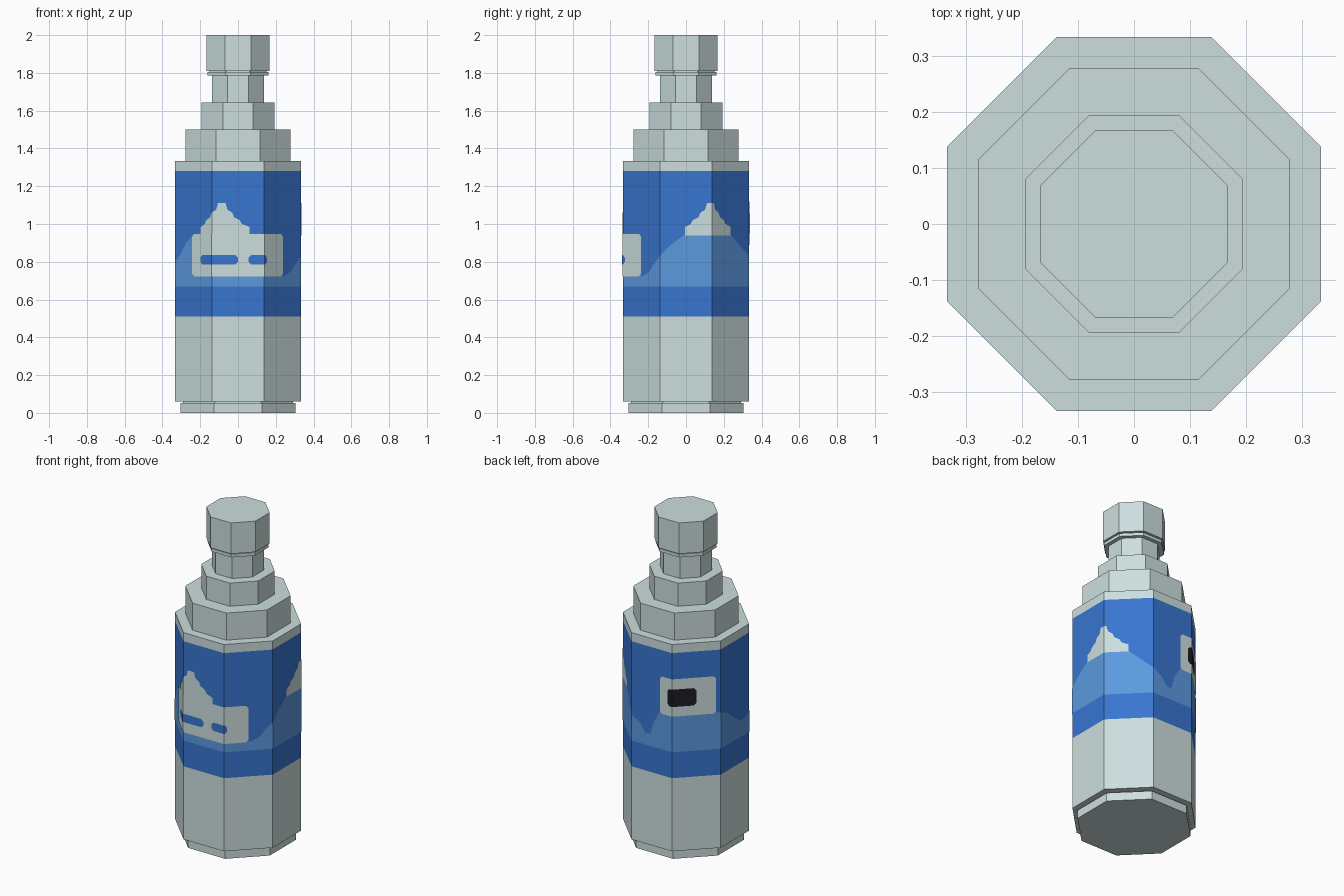
import bpy, bmesh, math
from mathutils import Matrix, Vector

cube = bpy.data.objects.get("Cube")
if cube:
    bpy.data.objects.remove(cube, do_unlink=True)

BODY = 0.333                                     # centre to flat side
SIDE = 2 * BODY * math.tan(math.pi / 8)          # width of one flat side


def material(name, rgb):
    mat = bpy.data.materials.new(name)
    mat.use_nodes = True
    mat.diffuse_color = (*rgb, 1)
    mat.node_tree.nodes["Principled BSDF"].inputs["Base Color"].default_value = (*rgb, 1)
    return mat


grey = material("pale_grey", (0.61, 0.73, 0.73))
blue = material("label_blue", (0.04, 0.18, 0.63))
sky = material("light_blue", (0.107, 0.32, 0.74))
black = material("black", (0.012, 0.012, 0.015))


def finish(name, bm, mats):
    mesh = bpy.data.meshes.new(name)
    bm.to_mesh(mesh)
    bm.free()
    for mat in mats:
        mesh.materials.append(mat)
    obj = bpy.data.objects.new(name, mesh)
    bpy.context.collection.objects.link(obj)
    return obj


def prism(name, apothem, low, high, mats=(grey,), cuts=()):
    """Eight-sided prism with optional colour bands split at the cut heights."""
    bm = bmesh.new()
    r = apothem / math.cos(math.pi / 8)
    place = Matrix.Translation((0, 0, (low + high) / 2)) @ Matrix.Rotation(math.pi / 8, 4, "Z")
    bmesh.ops.create_cone(bm, cap_ends=True, segments=8, radius1=r, radius2=r,
                          depth=high - low, matrix=place)
    for z in cuts:
        bmesh.ops.bisect_plane(bm, geom=bm.verts[:] + bm.edges[:] + bm.faces[:],
                               plane_co=(0, 0, z), plane_no=(0, 0, 1))
    for f in bm.faces:
        z = f.calc_center_median().z
        f.material_index = sum(z > c for c in cuts) % len(mats)
    return finish(name, bm, mats)


def wrap(u, z, lift):
    """Bend a flat label point around the eight sides; u = 0 is mid front."""
    k = math.floor(u / SIDE + 0.5)
    p = Vector((u - k * SIDE, -BODY, 0)) * (1 + lift / BODY)
    p.rotate(Matrix.Rotation(k * math.pi / 4, 3, "Z"))
    return (p.x, p.y, z)


def decal(name, outline, mat, layer):
    """Flat outline, split at the bottle corners and wrapped on the body."""
    bm = bmesh.new()
    face = bm.faces.new([bm.verts.new((u, 0, z)) for u, z in outline])
    face.normal_update()
    if face.normal.y > 0:
        face.normal_flip()
    bmesh.ops.triangulate(bm, faces=[face])
    for k in range(-1, 6):
        bmesh.ops.bisect_plane(bm, geom=bm.verts[:] + bm.edges[:] + bm.faces[:],
                               plane_co=((k + 0.5) * SIDE, 0, 0), plane_no=(1, 0, 0))
    for v in bm.verts:
        v.co = wrap(v.co.x, v.co.z, layer * 0.0012)
    return finish(name, bm, [mat])


def rounded(u0, u1, z0, z1, c=0.014):
    return [(u0 + c, z0), (u1 - c, z0), (u1, z0 + c), (u1, z1 - c),
            (u1 - c, z1), (u0 + c, z1), (u0, z1 - c), (u0, z0 + c)]


# Bottle tiers from the foot to the cap
prism("foot", 0.305, 0, 0.052)
prism("foot_groove", 0.292, 0.05, 0.063)
prism("body", BODY, 0.06, 1.333, (grey, blue, grey), (0.51, 1.28))
prism("lower_shoulder", 0.278, 1.33, 1.5)
prism("upper_shoulder", 0.194, 1.495, 1.643)
prism("neck", 0.137, 1.64, 1.79)
prism("cap_ring", 0.161, 1.785, 1.804)
prism("cap_groove", 0.15, 1.8, 1.812)
prism("cap", 0.167, 1.81, 2.0)

# Mountain range running all round the label
ridge = [(-0.37, 0.84), (-0.33, 0.9), (-0.28, 0.94), (0.06, 0.95), (0.26, 0.73),
         (0.29, 0.725), (0.34, 0.75), (0.37, 0.79), (0.414, 0.83), (0.46, 0.88),
         (0.55, 0.95), (0.82, 0.95), (0.88, 0.9), (0.966, 0.83), (1.02, 0.8),
         (1.06, 0.745), (1.095, 0.745), (1.115, 0.82), (1.16, 0.9), (1.2, 0.94),
         (1.45, 0.94), (1.49, 0.9), (1.58, 0.87), (1.65, 0.81), (1.7, 0.77), (1.75, 0.77)]
left, right = -1.5 * SIDE, 6.5 * SIDE
decal("mountains", [(left, 0.67), (right, 0.67), (right, 0.8)] + ridge[::-1] + [(left, 0.8)], sky, 1)

# Stepped snow caps, each placed by its peak
snow = [(-0.135, 0.94), (0.145, 0.94), (0.145, 0.985), (0.105, 1.0), (0.095, 1.02),
        (0.065, 1.035), (0.055, 1.06), (0.03, 1.075), (0.02, 1.11), (-0.02, 1.11),
        (-0.03, 1.075), (-0.055, 1.06), (-0.065, 1.035), (-0.095, 1.02),
        (-0.105, 1.0), (-0.135, 0.985)]
for name, peak in (("front_snow", -0.085), ("side_snow", 0.682)):
    decal(name, [(peak + u, z) for u, z in snow], grey, 2)

# Front panel with two slots
decal("front_panel", rounded(-0.282, 0.275, 0.722, 0.948), grey, 3)
decal("long_slot", rounded(-0.22, 0.0, 0.785, 0.836), blue, 4)
decal("short_slot", rounded(0.055, 0.157, 0.785, 0.836), blue, 4)

# Rear panel with a dark block
decal("rear_panel", rounded(1.16, 1.49, 0.89, 1.12), grey, 3)
decal("rear_block", rounded(1.212, 1.378, 0.95, 1.057), black, 4)
